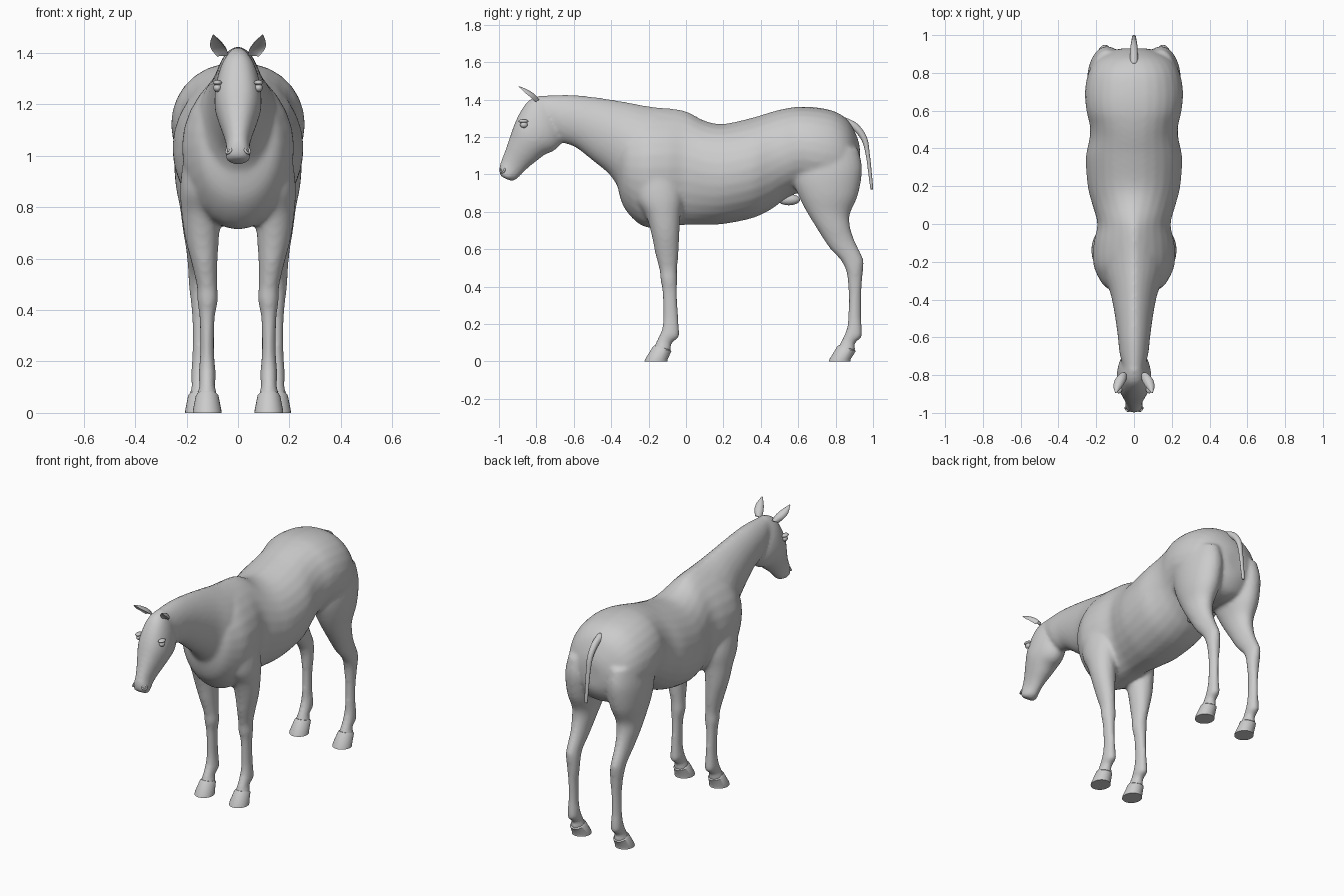
import bpy, bmesh, math
from mathutils import Vector

if "Cube" in bpy.data.objects:
    bpy.data.objects.remove(bpy.data.objects["Cube"], do_unlink=True)

grey = bpy.data.materials.new("plain_grey")
grey.use_nodes = True
grey.diffuse_color = (0.6, 0.6, 0.6, 1)
grey.node_tree.nodes["Principled BSDF"].inputs["Base Color"].default_value = (0.6, 0.6, 0.6, 1)


def smooth_path(rings, steps):
    """Catmull-Rom interpolation between ring descriptions."""
    out = []
    n = len(rings)
    for i in range(n - 1):
        q = [rings[max(i - 1, 0)], rings[i], rings[i + 1], rings[min(i + 2, n - 1)]]
        for s in range(steps):
            t = s / steps
            out.append([0.5 * (2 * b + (c - a) * t + (2 * a - 5 * b + 4 * c - d) * t * t
                               + (3 * b - a - 3 * c + d) * t ** 3) for a, b, c, d in zip(*q)])
    return out + [list(rings[-1])]


def loft(bm, rings, side=1, steps=4, seg=28, dish=False):
    """Ring = (y, z of one edge, y, z of opposite edge, half width, centre x, top pinch)."""
    loops, faces = [], []
    for ay, az, by, bz, hw, cx, pinch in smooth_path(rings, steps):
        loop = []
        for k in range(seg):
            t = 2 * math.pi * k / seg
            c, s = math.cos(t), math.sin(t)
            x = cx + hw * math.copysign(abs(c) ** (pinch if s > 0 else 1), c)
            h = 0.5 * (-0.3 * s if dish and s < 0 else s)
            loop.append(bm.verts.new((side * x, (ay + by) / 2 + (by - ay) * h,
                                      (az + bz) / 2 + (bz - az) * h)))
        loops.append(loop)
    for a, b in zip(loops, loops[1:]):
        for k in range(seg):
            faces.append(bm.faces.new((a[k], a[(k + 1) % seg], b[(k + 1) % seg], b[k])))
    faces += [bm.faces.new(loops[0][::-1]), bm.faces.new(loops[-1])]
    bmesh.ops.recalc_face_normals(bm, faces=faces)


def finish(bm, name, angle=None):
    me = bpy.data.meshes.new(name)
    bm.to_mesh(me)
    bm.free()
    ob = bpy.data.objects.new(name, me)
    bpy.context.collection.objects.link(ob)
    me.materials.append(grey)
    for p in me.polygons:
        p.use_smooth = True
    if angle:
        bpy.ops.object.select_all(action='DESELECT')
        ob.select_set(True)
        bpy.context.view_layer.objects.active = ob
        bpy.ops.object.shade_smooth_by_angle(angle=math.radians(angle))
    return ob


# Torso: y, bottom z, top z, half width, pinch of the upper half
torso = [(y, b, y, t, w, 0, p) for y, b, t, w, p in [
    (-.365, .93, 1.13, .07, 1), (-.335, .83, 1.26, .15, 1.1), (-.27, .75, 1.32, .195, 1.3),
    (-.2, .715, 1.355, .217, 1.5), (-.1, .72, 1.355, .213, 1.5), (0, .73, 1.338, .194, 1.35),
    (.1, .73, 1.287, .22, 1.15), (.2, .735, 1.27, .245, 1), (.35, .765, 1.302, .255, 1),
    (.45, .81, 1.332, .236, .95), (.52, .86, 1.35, .234, .9), (.6, .9, 1.362, .252, .9),
    (.7, .88, 1.358, .26, .9), (.8, .87, 1.335, .242, .9), (.87, .89, 1.285, .2, 1),
    (.915, .95, 1.2, .12, 1), (.93, 1.0, 1.14, .06, 1)]]

# Neck: throat edge to crest edge
neck = [(*a, 0, p) for *a, p in [
    (-.26, .83, -.06, 1.35, .18, 1.4), (-.345, .91, -.2, 1.365, .16, 1.4),
    (-.41, 1.0, -.32, 1.387, .125, 1.35), (-.5, 1.075, -.46, 1.41, .102, 1.25),
    (-.59, 1.145, -.6, 1.425, .086, 1.15), (-.66, 1.17, -.7, 1.425, .077, 1.1),
    (-.7, 1.2, -.79, 1.42, .06, 1)]]

# Head: jaw edge to face edge
head = [(*a, 0, .85) for a in [
    (-.66, 1.25, -.77, 1.425, .05), (-.665, 1.175, -.835, 1.4, .078),
    (-.7, 1.13, -.88, 1.345, .09), (-.755, 1.105, -.917, 1.27, .09),
    (-.8, 1.07, -.945, 1.19, .073), (-.845, 1.035, -.966, 1.13, .056),
    (-.88, 1.0, -.985, 1.08, .046), (-.905, .975, -.998, 1.04, .048),
    (-.93, .966, -.996, 1.0, .044), (-.95, .97, -.98, .985, .025)]]

# Legs: front edge to back edge, half width, centre x
front_leg = [(*a, 1) for a in [
    (-.28, 1.02, -.06, 1.06, .08, .125), (-.265, .87, -.02, .9, .085, .14),
    (-.215, .78, -.03, .78, .077, .143), (-.185, .68, -.035, .68, .066, .14),
    (-.165, .58, -.04, .58, .05, .13), (-.142, .49, -.047, .49, .04, .12),
    (-.137, .44, -.046, .44, .041, .118), (-.126, .37, -.047, .37, .03, .12),
    (-.122, .25, -.042, .25, .027, .12), (-.126, .19, -.037, .18, .031, .12),
    (-.138, .15, -.036, .13, .034, .12), (-.16, .105, -.075, .1, .031, .12),
    (-.172, .07, -.08, .06, .041, .12), (-.18, .05, -.085, .045, .04, .12)]]
hind_leg = [(*a, 1) for a in [
    (.57, 1.12, .92, 1.14, .09, .14), (.57, .98, .942, 1.03, .105, .143),
    (.6, .89, .92, .89, .095, .148), (.645, .8, .877, .79, .073, .152),
    (.7, .71, .878, .72, .06, .155), (.765, .61, .9, .65, .046, .155),
    (.82, .55, .947, .55, .039, .155), (.85, .5, .949, .51, .039, .153),
    (.864, .44, .943, .44, .035, .15), (.869, .35, .937, .35, .027, .15),
    (.867, .24, .936, .24, .027, .15), (.86, .18, .941, .18, .031, .15),
    (.845, .14, .94, .13, .033, .15), (.825, .1, .905, .1, .031, .15),
    (.812, .07, .905, .06, .041, .15), (.805, .05, .9, .045, .04, .15)]]

# Body: overlapping lofts fused into one smooth skin
bm = bmesh.new()
for part in (torso, neck, head):
    loft(bm, part)
for side in (1, -1):
    loft(bm, front_leg, side)
    loft(bm, hind_leg, side)
body = finish(bm, "body")
fuse = body.modifiers.new("fuse", 'REMESH')
fuse.mode = 'VOXEL'
fuse.voxel_size = 0.011
fuse.use_smooth_shade = True
soften = body.modifiers.new("soften", 'SMOOTH')
soften.factor = 0.5
soften.iterations = 8

# Hooves: coronet band, wall and flat sole
for name, top, sole, cx in (("front", (-.178, .082, -.078, .06), (-.222, -.098), .12),
                            ("hind", (.807, .082, .908, .06), (.763, .88), .15)):
    for side, tag in ((1, "left"), (-1, "right")):
        ty, tz, by, bz = top
        bm = bmesh.new()
        loft(bm, [(ty + .008, tz + .004, by - .008, bz + .004, .037, cx, 1),
                  (ty, tz - .004, by, bz - .004, .044, cx, 1),
                  (sole[0] + .004, .012, sole[1], .012, .055, cx, 1),
                  (sole[0], 0, sole[1], 0, .056, cx, 1)], side, steps=1)
        finish(bm, f"{name}_{tag}_hoof", 40)

# Ears: dished leaves pointing forward and outward
ear = [(-.825, 1.37, -.785, 1.4, .02, .058, 1), (-.848, 1.392, -.808, 1.428, .029, .072, 1),
       (-.875, 1.42, -.845, 1.452, .024, .085, 1), (-.897, 1.467, -.893, 1.472, .003, .096, 1)]
for side, tag in ((1, "left"), (-1, "right")):
    bm = bmesh.new()
    loft(bm, ear, side, seg=20, dish=True)
    finish(bm, f"{tag}_ear", 60)


def ellipsoid(name, loc, size):
    bm = bmesh.new()
    bmesh.ops.create_uvsphere(bm, u_segments=20, v_segments=12, radius=1)
    for v in bm.verts:
        v.co = Vector(loc) + Vector(a * b for a, b in zip(v.co, size))
    finish(bm, name)


# Eyes, brows and nostril rims
for side, tag in ((1, "left"), (-1, "right")):
    ellipsoid(f"{tag}_eye", (side * .08, -.867, 1.265), (.016, .02, .016))
    ellipsoid(f"{tag}_brow", (side * .08, -.87, 1.285), (.018, .027, .01))
    bpy.ops.mesh.primitive_torus_add(major_radius=.013, minor_radius=.005, major_segments=20,
                                     minor_segments=8, location=(side * .036, -.98, 1.022),
                                     rotation=(math.radians(60), 0, side * math.radians(50)))
    rim = bpy.context.object
    rim.name = f"{tag}_nostril"
    rim.data.materials.append(grey)
    bpy.ops.object.shade_smooth()

# Sheath under the flank
ellipsoid("sheath", (0, .55, .865), (.03, .06, .03))

# Tail: hanging dock, tapering to the tip
bm = bmesh.new()
loft(bm, [(.84, 1.26, .85, 1.305, .022, 0, 1), (.895, 1.235, .915, 1.272, .02, 0, 1),
          (.94, 1.18, .967, 1.2, .017, 0, 1), (.962, 1.1, .983, 1.105, .014, 0, 1),
          (.973, 1.02, .992, 1.02, .012, 0, 1), (.985, .93, 1.0, .93, .01, 0, 1),
          (.989, .922, .996, .922, .004, 0, 1)], seg=16)
finish(bm, "tail")
